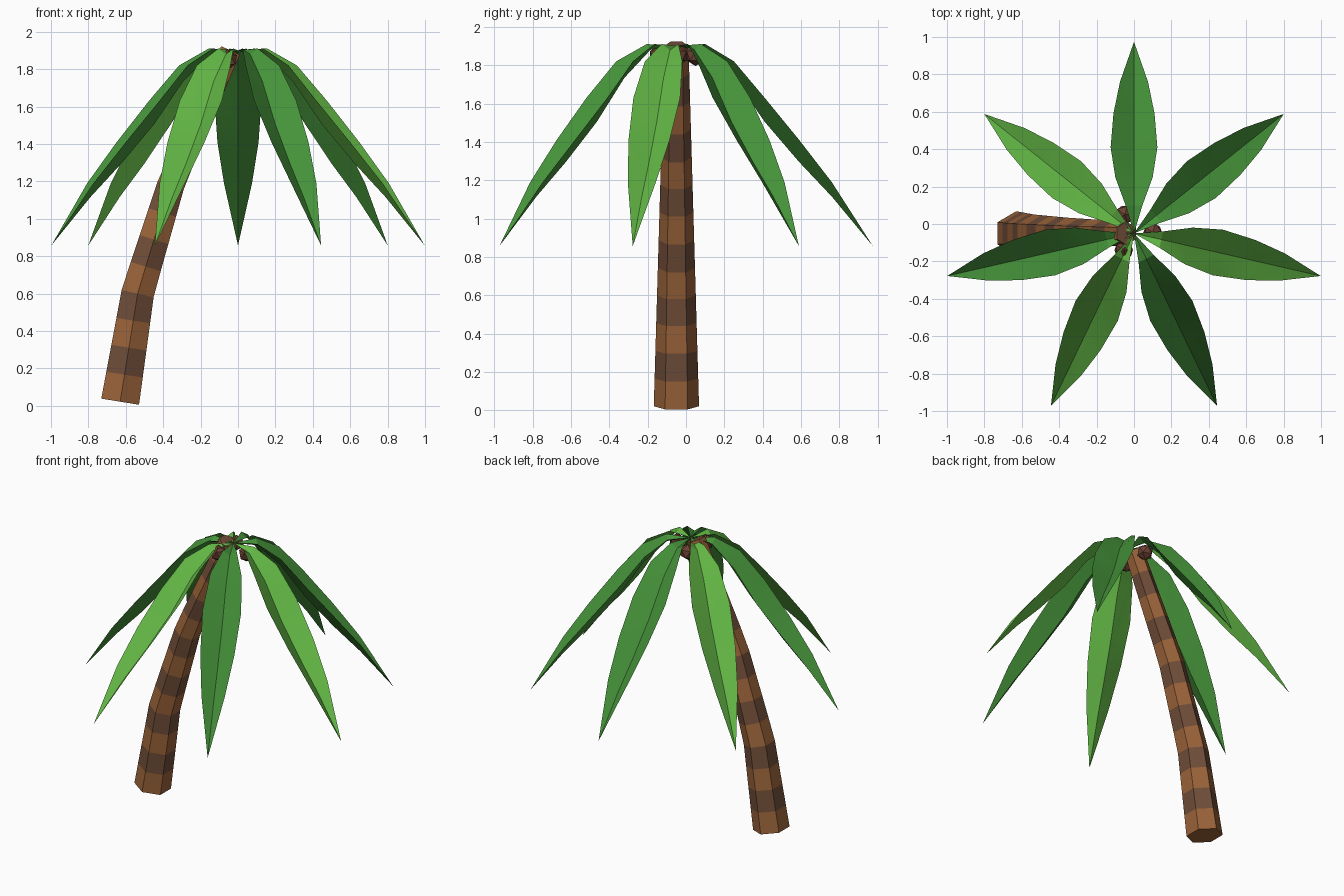
import bpy, bmesh
from math import cos, sin, pi, radians
from mathutils import Vector

if "Cube" in bpy.data.objects:
    bpy.data.objects.remove(bpy.data.objects["Cube"])


def material(name, rgb):
    m = bpy.data.materials.new(name)
    m.use_nodes = True
    m.diffuse_color = (*rgb, 1)
    bsdf = m.node_tree.nodes["Principled BSDF"]
    bsdf.inputs["Base Color"].default_value = (*rgb, 1)
    bsdf.inputs["Roughness"].default_value = 0.9
    return m


light_bark = material("light bark", (0.33, 0.127, 0.042))
dark_bark = material("dark bark", (0.162, 0.075, 0.04))
nut_brown = material("nut brown", (0.147, 0.051, 0.032))
lime_green = material("lime green", (0.127, 0.485, 0.061))
leaf_green = material("leaf green", (0.06, 0.29, 0.042))

CROWN = Vector((0, -0.05, 0))


def make_object(name, bm, mats):
    mesh = bpy.data.meshes.new(name)
    bm.to_mesh(mesh)
    bm.free()
    for m in mats:
        mesh.materials.append(m)
    ob = bpy.data.objects.new(name, mesh)
    bpy.context.collection.objects.link(ob)
    return ob


# Leaning hexagonal trunk with alternating bark bands
def trunk_point(z):
    path = [(-0.63, 0.022), (-0.535, 0.61), (-0.35, 1.21), (-0.04, 1.9)]
    for (x0, z0), (x1, z1) in zip(path, path[1:]):
        if z <= z1 + 1e-6:
            return Vector((x0 + (x1 - x0) * (z - z0) / (z1 - z0), CROWN.y, z))
    return Vector((path[-1][0], CROWN.y, z))


BANDS, SIDES, Z0, Z1 = 13, 6, 0.022, 1.9
bm = bmesh.new()
rings = []
for i in range(BANDS + 1):
    t = i / BANDS
    z = Z0 + (Z1 - Z0) * t
    centre = trunk_point(z)
    axis = trunk_point(min(z + 0.1, Z1)) - trunk_point(max(z - 0.1, Z0))
    axis.normalize()
    across = Vector((0, 1, 0))
    side = across.cross(axis)
    radius = 0.118 - 0.055 * t
    rings.append([bm.verts.new(centre + radius * (across * cos(2 * pi * k / SIDES)
                                                  + side * sin(2 * pi * k / SIDES)))
                  for k in range(SIDES)])
for i, (low, high) in enumerate(zip(rings, rings[1:])):
    for k in range(SIDES):
        n = (k + 1) % SIDES
        bm.faces.new((low[k], low[n], high[n], high[k])).material_index = i % 2
bm.faces.new(rings[0])
bm.faces.new(rings[-1]).material_index = 1
bmesh.ops.recalc_face_normals(bm, faces=bm.faces)
make_object("trunk", bm, [light_bark, dark_bark])

# Drooping palm leaves, folded into a channel along the midrib
# Each station: distance, rim height, half width, fold depth
STATIONS = [(0.15, 1.91, 0.045, 0.03), (0.30, 1.82, 0.10, 0.085),
            (0.46, 1.63, 0.125, 0.125), (0.64, 1.41, 0.11, 0.115),
            (0.81, 1.19, 0.075, 0.075)]
LEAVES = 7
for i in range(LEAVES):
    angle = pi / 2 + 2 * pi * i / LEAVES
    out = Vector((cos(angle), sin(angle), 0))
    tangent = Vector((-out.y, out.x, 0))
    up = Vector((0, 0, 1))
    bm = bmesh.new()
    root = bm.verts.new(CROWN + up * 1.9)
    tip = bm.verts.new(CROWN + out * 1.024 + up * 0.857)
    rows = []
    for r, z, w, d in STATIONS:
        base = CROWN + out * r + up * z
        rows.append([bm.verts.new(base - tangent * w), bm.verts.new(base - up * d),
                     bm.verts.new(base + tangent * w)])
    for s in (0, 1):
        bm.faces.new((root, rows[0][s], rows[0][s + 1]))
        for a, b in zip(rows, rows[1:]):
            bm.faces.new((a[s], b[s], b[s + 1], a[s + 1]))
        bm.faces.new((rows[-1][s], tip, rows[-1][s + 1]))
    bm.normal_update()
    for f in bm.faces:
        if f.normal.z < 0:
            f.normal_flip()
    leaf = make_object(f"palm_leaf_{i + 1}", bm, [lime_green if i % 2 else leaf_green])
    bpy.ops.object.select_all(action="DESELECT")
    leaf.select_set(True)
    bpy.context.view_layer.objects.active = leaf
    bpy.ops.object.shade_smooth_by_angle(angle=radians(25))

# Nuts clustered under the crown
for i, (x, y) in enumerate([(-0.05, 0.05), (0.10, -0.045), (-0.055, -0.14)]):
    bm = bmesh.new()
    bmesh.ops.create_icosphere(bm, subdivisions=1, radius=0.055)
    bmesh.ops.translate(bm, verts=bm.verts, vec=(x, y, 1.85))
    make_object(f"nut_{i + 1}", bm, [nut_brown])
